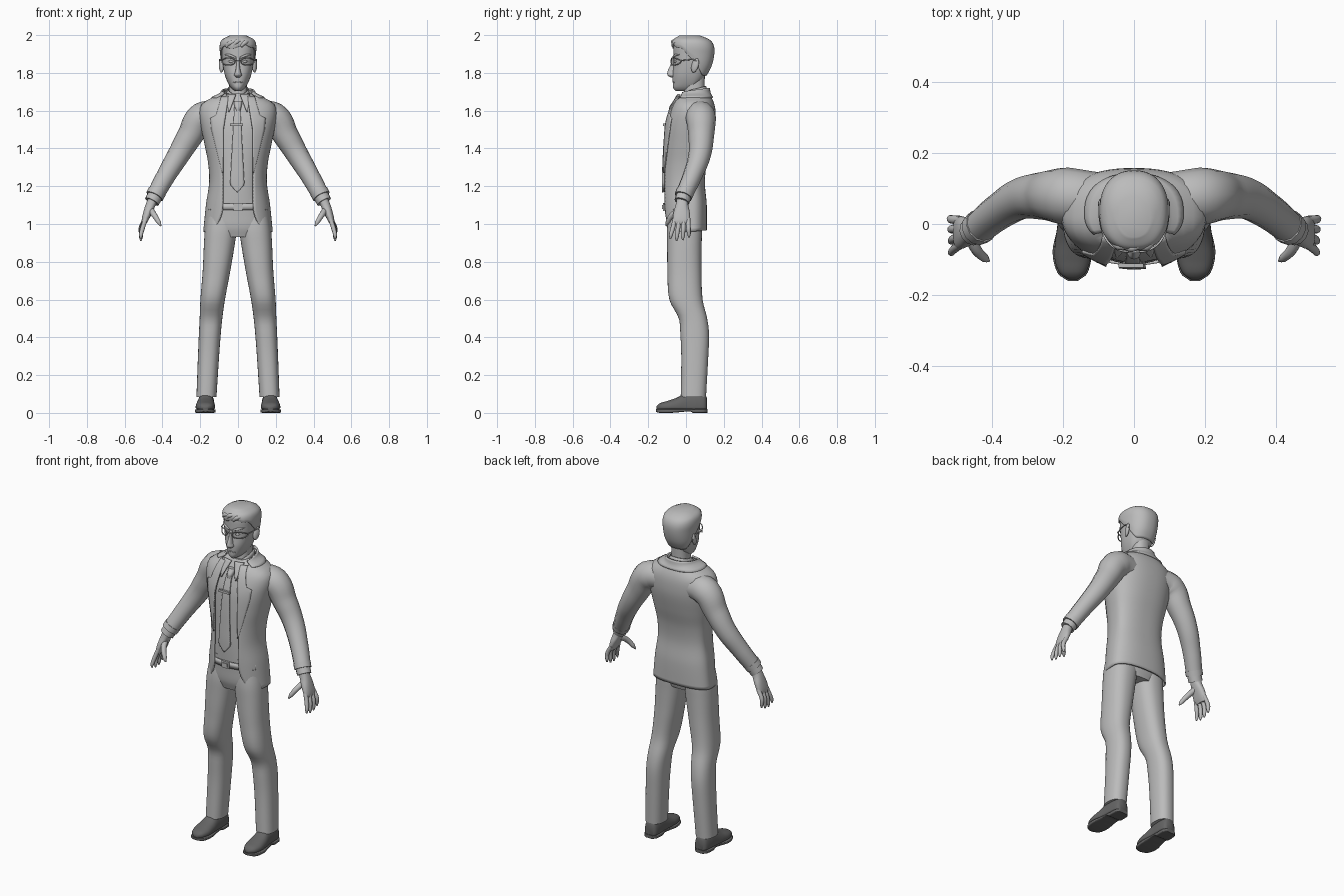
import bpy, bmesh, math
from math import sin, cos, pi, copysign
from mathutils import Vector

cube = bpy.data.objects.get("Cube")
if cube:
    bpy.data.objects.remove(cube, do_unlink=True)


def material(name, v):
    m = bpy.data.materials.new(name)
    m.use_nodes = True
    m.diffuse_color = (v, v, v, 1)
    m.node_tree.nodes["Principled BSDF"].inputs["Base Color"].default_value = (v, v, v, 1)
    return m


GREY = material("light grey", 0.5)
DARK = material("dark grey", 0.13)


def lerp(a, b, t):
    return a + (b - a) * t


def smooth(t):
    t = min(max(t, 0), 1)
    return t * t * (3 - 2 * t)


def sample(table, z):
    """Smoothly interpolated section (centre x, half width, front y, back y) at height z."""
    n = len(table)
    i = max([k for k in range(n - 1) if table[k][0] <= z] or [0])
    h = table[i + 1][0] - table[i][0]
    u = min(max((z - table[i][0]) / h, 0), 1)

    def slope(j, k):
        lo, hi = table[max(j - 1, 0)], table[min(j + 1, n - 1)]
        return (hi[k] - lo[k]) / (hi[0] - lo[0])
    return [lerp(table[i][k], table[i + 1][k], smooth(u))
            + h * u * (1 - u) * ((1 - u) * slope(i, k) - u * slope(i + 1, k))
            for k in range(1, 5)]


def point(table, a, z, off=0.0, e=0.85, yc=None):
    """Point on a body at angle a (0 is the front) and height z."""
    x, w, yf, yb = sample(table, z)
    mid = (yf + yb) / 2 if yc is None else yc
    s, c = sin(a), cos(a)
    d = (mid - yf if c > 0 else yb - mid) + off
    return Vector((x + (w + off) * copysign(abs(s) ** e, s),
                   mid - d * copysign(abs(c) ** e, c), z))


def angle_at(table, x, z, e=0.85):
    return copysign(math.asin(min(1, abs(x) / sample(table, z)[1]) ** (1 / e)), x)


def finish(ob, mat, mirror):
    ob.data.materials.append(mat)
    if mirror:
        m = ob.modifiers.new("Mirror", "MIRROR")
        m.use_mirror_merge = False
    bpy.ops.object.select_all(action="DESELECT")
    ob.select_set(True)
    bpy.context.view_layer.objects.active = ob
    bpy.ops.object.shade_smooth_by_angle(angle=math.radians(45))
    return ob


def grid(name, fn, nu, nv, mat=GREY, wrap=False, caps=(), thick=0.0, mirror=False):
    """Surface from fn(s, t), both 0 to 1; optional wrap, end caps and thickness."""
    bm = bmesh.new()
    cols = nu if wrap else nu + 1
    rows = [[bm.verts.new(fn(i / nu, j / nv)) for i in range(cols)] for j in range(nv + 1)]
    for j in range(nv):
        for i in range(nu):
            k = (i + 1) % cols
            bm.faces.new((rows[j][i], rows[j][k], rows[j + 1][k], rows[j + 1][i]))
    for c in caps:
        bm.faces.new(rows[c])
    bmesh.ops.recalc_face_normals(bm, faces=bm.faces)
    me = bpy.data.meshes.new(name)
    bm.to_mesh(me)
    bm.free()
    ob = bpy.data.objects.new(name, me)
    bpy.context.collection.objects.link(ob)
    if thick:
        m = ob.modifiers.new("Solidify", "SOLIDIFY")
        m.thickness, m.offset = thick, 0
    return finish(ob, mat, mirror)


def loft(name, table, mat=GREY, off=0.0, e=0.85, yc=None, z0=None, z1=None,
         along_y=False, mirror=False):
    z0 = table[0][0] if z0 is None else z0
    z1 = table[-1][0] if z1 is None else z1

    def fn(s, t):
        p = point(table, s * 2 * pi, lerp(z0, z1, t), off, e, yc)
        return (p.x, p.z, p.y) if along_y else p
    return grid(name, fn, 36, 36, mat, wrap=True, caps=(0, -1), mirror=mirror)


def tubes(name, paths, mat=GREY, cyclic=False, mirror=False):
    """Round tubes through points (x, y, z, radius)."""
    cu = bpy.data.curves.new(name, "CURVE")
    cu.dimensions = "3D"
    cu.bevel_depth, cu.bevel_resolution, cu.use_fill_caps = 1, 4, True
    cu.resolution_u = 6
    for path in paths:
        sp = cu.splines.new("BEZIER")
        sp.bezier_points.add(len(path) - 1)
        sp.use_cyclic_u = cyclic
        for b, (x, y, z, r) in zip(sp.bezier_points, path):
            b.co, b.radius = (x, y, z), r
            b.handle_left_type = b.handle_right_type = "AUTO"
    ob = bpy.data.objects.new(name, cu)
    bpy.context.collection.objects.link(ob)
    bpy.ops.object.select_all(action="DESELECT")
    ob.select_set(True)
    bpy.context.view_layer.objects.active = ob
    bpy.ops.object.convert(target="MESH")
    return finish(bpy.context.view_layer.objects.active, mat, mirror)


def box(name, centre, size, mat=GREY):
    bpy.ops.mesh.primitive_cube_add(size=1, location=centre)
    ob = bpy.context.object
    ob.name, ob.scale = name, size
    return finish(ob, mat, False)


# Body sections: height, centre x, half width, front y, back y
TORSO = [(.95, 0, .18, -.112, .105), (1.1, 0, .165, -.122, .105), (1.22, 0, .148, -.126, .095),
         (1.32, 0, .153, -.123, .105), (1.42, 0, .172, -.118, .13), (1.52, 0, .192, -.108, .15),
         (1.59, 0, .2, -.088, .152), (1.635, 0, .185, -.068, .145), (1.665, 0, .135, -.05, .132),
         (1.69, 0, .085, -.035, .118), (1.72, 0, .068, -.025, .112)]
HEAD = [(1.705, 0, .02, -.055, 0), (1.72, 0, .037, -.068, .03), (1.75, 0, .055, -.07, .075),
        (1.79, 0, .07, -.071, .105), (1.84, 0, .08, -.066, .128), (1.9, 0, .086, -.067, .141),
        (1.945, 0, .088, -.066, .138), (1.975, 0, .076, -.058, .116), (1.994, 0, .04, -.03, .07)]
NECK = [(1.6, 0, .06, -.03, .1), (1.67, 0, .052, -.015, .1), (1.72, 0, .049, -.01, .098),
        (1.79, 0, .05, -.01, .1)]
HIPS = [(.93, 0, .12, -.085, .075), (.98, 0, .155, -.1, .088), (1.05, 0, .157, -.105, .088),
        (1.13, 0, .148, -.108, .085)]
LEG = [(.085, .167, .053, -.028, .106), (.3, .156, .056, -.025, .118), (.42, .149, .058, -.03, .122),
       (.5, .143, .06, -.038, .112), (.6, .134, .065, -.088, .088), (.75, .114, .073, -.098, .082),
       (.9, .098, .082, -.1, .083), (.98, .09, .084, -.1, .085), (1.06, .085, .075, -.09, .075)]
YC = .03


def on_torso(x, z, off):
    return point(TORSO, angle_at(TORSO, x, z), z, off, yc=YC)


def on_face(x, z, off):
    return point(HEAD, angle_at(HEAD, x, z), z, off, yc=YC)


# Trousers, belt and shirt
loft("trouser_legs", LEG, mirror=True)
loft("trouser_hips", HIPS)
grid("belt", lambda s, t: point(HIPS, s * 2 * pi, lerp(1.073, 1.108, t), .005),
     36, 1, wrap=True, thick=.008)
box("belt_buckle", (0, -.116, 1.09), (.05, .012, .04))
box("buckle_centre", (0, -.122, 1.09), (.032, .008, .02))
loft("shirt", TORSO, off=-.013, yc=YC, z0=1.1, z1=1.69)


# Jacket with an open front, lapels and collar
def opening(z):
    return .08 - max(0, z - 1.5) * .15 + 2.8 * max(0, 1.1 - z) ** 2


def jacket(s, t):
    back = sin(s * pi)
    z = lerp(.952 + .015 * back, lerp(1.66, 1.705, smooth(back * 1.6)), t)
    a = angle_at(TORSO, opening(z), z)
    return point(TORSO, lerp(a, 2 * pi - a, s), z, yc=YC)


def lapel(s, t):
    z = lerp(1.27, 1.675, t)
    width = .004 + .072 * min(1, t / .72) if t < .74 else lerp(.05, .035, (t - .74) / .26)
    return on_torso(opening(z) - .006 + s * width, z, .007)


grid("jacket", jacket, 56, 40, thick=.01)
grid("lapels", lapel, 6, 28, thick=.007, mirror=True)
grid("jacket_collar", lambda s, t: point(TORSO, lerp(.9, 2 * pi - .9, s),
     lerp(1.668, 1.695 + .025 * sin(s * pi), t), .009, yc=YC), 30, 5, thick=.01)

# Shirt collar and its two points
grid("shirt_collar", lambda s, t: point(NECK, lerp(.25, 2 * pi - .25, s),
     lerp(1.65, 1.685 + .045 * sin(s * pi), t), .01 - .004 * t), 32, 4, thick=.006)
grid("collar_points", lambda s, t: on_torso(lerp(lerp(.01, .044, t), lerp(.06, .05, t), s),
     lerp(1.685, 1.595, t), .006), 4, 8, thick=.007, mirror=True)


# Tie, knot and clip
def tie(s, t):
    z = lerp(1.168, 1.615, t)
    half = min(.002 + (z - 1.168) * .9, .039 - .055 * (z - 1.2))
    return on_torso((2 * s - 1) * half - .004, z, -.004)


grid("tie", tie, 6, 36, thick=.012)
loft("tie_knot", [(1.597, 0, .012, -.09, -.05), (1.62, 0, .018, -.088, -.04),
                  (1.648, 0, .023, -.07, -.02)])
box("tie_clip", (-.008, -.117, 1.525), (.07, .012, .014))

# Sleeves, cuffs and hands
tubes("sleeves", [[(.1, .07, 1.575, .075), (.19, .078, 1.563, .081), (.255, .08, 1.465, .068),
                   (.315, .072, 1.365, .059), (.38, .035, 1.257, .051), (.437, -.01, 1.155, .046)]],
      mirror=True)
tubes("sleeve_edges", [[(.428, -.004, 1.172, .049), (.442, -.014, 1.146, .048)]], mirror=True)
tubes("shirt_cuffs", [[(.43, -.006, 1.165, .041), (.456, -.022, 1.118, .04)]], mirror=True)
loft("palms", [(.998, .498, .011, -.062, .014), (1.02, .492, .018, -.07, .02),
               (1.06, .478, .024, -.066, .02), (1.1, .463, .027, -.055, .012),
               (1.14, .447, .027, -.048, .01)], mirror=True)
fingers = []
for i in range(4):
    y, long = -.058 + .023 * i, (.01, 0, .003, .018)[i]
    tip = -.083 + .033 * i
    fingers.append([(.488, y, 1.03, .012), (.506 + .003 * i, lerp(y, tip, .5), .975, .012),
                    (.514, lerp(y, tip, .9), .93 + long, .01), (.514, tip, .911 + long, .004)])
fingers.append([(.462, -.035, 1.075, .017), (.442, -.075, 1.045, .015),
                (.42, -.096, 1.01, .012), (.409, -.104, .99, .004)])
tubes("fingers", fingers, mirror=True)

# Shoes: upper lofted from toe to heel, with a flat sole
SHOE = [(-.156, .172, .012, .012, .034), (-.14, .173, .035, .012, .05), (-.1, .173, .05, .012, .063),
        (-.05, .172, .05, .012, .08), (0, .17, .045, .012, .105), (.06, .168, .043, .012, .112),
        (.1, .167, .037, .012, .1), (.11, .167, .025, .012, .08)]
SOLE = [(-.16, .172, .014, .006, .02), (-.14, .173, .041, 0, .02), (-.08, .174, .055, 0, .02),
        (-.02, .171, .047, .005, .02), (.025, .169, .044, .008, .02), (.035, .169, .045, 0, .02),
        (.095, .168, .042, 0, .02), (.113, .168, .026, 0, .02)]
loft("shoe_uppers", SHOE, DARK, yc=.03, along_y=True, mirror=True)
loft("shoe_soles", SOLE, DARK, e=.35, along_y=True, mirror=True)

# Neck, head, hair and ears
loft("neck", NECK)
loft("head", HEAD, yc=YC)


def hair(s, t):
    a = (s * 2 - 1) * pi
    front = 1 - smooth((abs(a) - .5) / .6)
    low = 1.938 + .01 * front * sin(5 * a) - .15 * smooth((abs(a) - .9) / 1.5)
    return point(HEAD, a, lerp(low, 1.994, t), .003 + .003 * smooth(t * 4), yc=YC)


grid("hair", hair, 48, 18, wrap=True, caps=(-1,), thick=.006)
tubes("fringe", [[(*on_face(x, z, .002), .008), (*on_face(x + .02, z + .02, .004), .012),
                  (*on_face(x + .045, z + .026, .002), .005)]
                 for x, z in ((-.06, 1.938), (-.025, 1.945), (.015, 1.94))])
bpy.ops.mesh.primitive_uv_sphere_add(segments=20, ring_count=12, location=(0, 0, 0))
ears = bpy.context.object
ears.name = "ears"
for v in ears.data.vertices:
    x, y, z = v.co
    v.co = (.088 + .012 * x + .006 * y, .048 + .019 * y + .008 * z, 1.84 + .038 * z)
finish(ears, GREY, True)

# Face: nose, brows, eyes and mouth
loft("nose", [(1.775, 0, .01, -.08, -.04), (1.787, 0, .02, -.097, -.04), (1.805, 0, .015, -.098, -.04),
              (1.84, 0, .009, -.084, -.04), (1.88, 0, .011, -.073, -.04)])
tubes("eyebrows", [[(*on_face(x, z, .001), r) for x, z, r in
                    ((.012, 1.88, .005), (.04, 1.892, .007), (.07, 1.898, .003))]], mirror=True)
tubes("eyes", [[(*on_face(x, 1.86, -.002), r) for x, r in ((.022, .002), (.038, .008), (.054, .002))]],
      mirror=True)
tubes("mouth", [[(*on_face(x, 1.752 - abs(x) * .15, 0), .003) for x in (-.026, 0, .026)]])

# Glasses: rims, bridge and side arms
rim = [(*on_face(.044 + .03 * cos(k * pi / 6), 1.86 + .019 * sin(k * pi / 6), .013), .003)
       for k in range(12)]
tubes("glasses_rims", [rim], cyclic=True, mirror=True)
tubes("glasses_bridge", [[(*on_face(x, 1.866, .013), .003) for x in (-.014, 0, .014)]])
tubes("glasses_arms", [[(*on_face(.074, 1.864, .013), .003), (.094, .0, 1.868, .003),
                        (.097, .05, 1.866, .003), (.095, .068, 1.845, .003)]], mirror=True)
